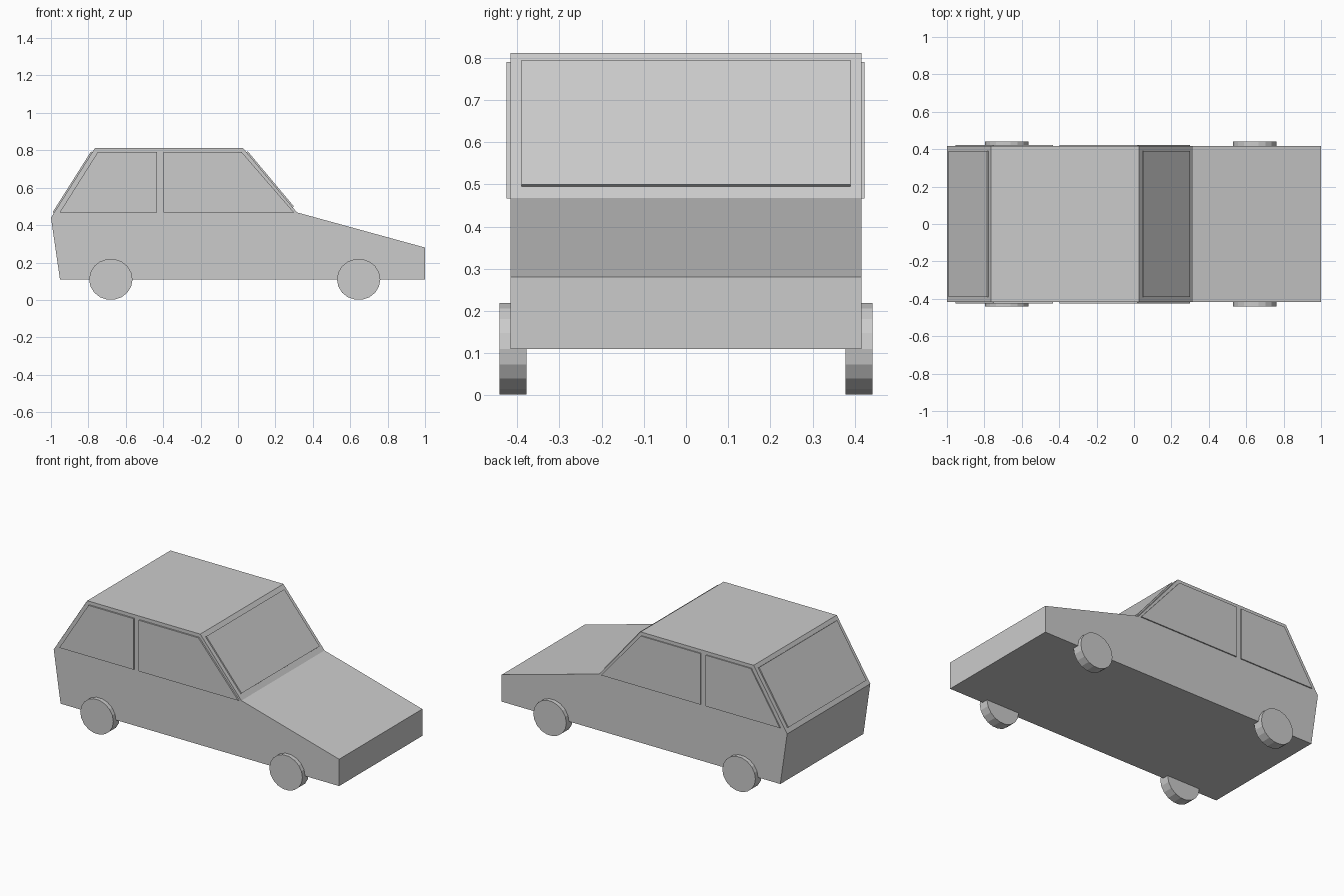
import bpy
from math import cos, sin, tau
from mathutils import Vector

cube = bpy.data.objects.get("Cube")
if cube:
    bpy.data.objects.remove(cube, do_unlink=True)

grey = bpy.data.materials.new("light_grey")
COLOUR = (0.6, 0.6, 0.6, 1)
grey.diffuse_color = COLOUR
grey.use_nodes = True
grey.node_tree.nodes["Principled BSDF"].inputs["Base Color"].default_value = COLOUR


def prism(name, outline, offset):
    """Solid made by sweeping a flat outline along an offset vector."""
    base = [Vector(p) for p in outline]
    n = len(base)
    verts = base + [p + Vector(offset) for p in base]
    faces = [list(range(n)), list(range(2 * n - 1, n - 1, -1))]
    faces += [[(i + 1) % n, i, i + n, (i + 1) % n + n] for i in range(n)]
    normal = (base[1] - base[0]).cross(base[2] - base[1])
    if normal.dot(Vector(offset)) > 0:
        faces = [f[::-1] for f in faces]
    mesh = bpy.data.meshes.new(name)
    mesh.from_pydata(verts, [], faces)
    mesh.materials.append(grey)
    obj = bpy.data.objects.new(name, mesh)
    bpy.context.collection.objects.link(obj)
    return obj


def side_prism(name, profile, y0, y1):
    """Sweep an (x, z) profile across the car from y0 to y1."""
    return prism(name, [(x, y0, z) for x, z in profile], (0, y1 - y0, 0))


def sloped_pane(name, low, high, z0, z1, half_width, thickness, facing):
    """Raised glass plate on the slope between two (x, z) points."""
    def x_at(z):
        return low[0] + (high[0] - low[0]) * (z - low[1]) / (high[1] - low[1])
    w = half_width
    outline = [(x_at(z0), -w, z0), (x_at(z0), w, z0),
               (x_at(z1), w, z1), (x_at(z1), -w, z1)]
    slope = Vector((high[0] - low[0], 0, high[1] - low[1])).normalized()
    out = Vector((slope.z * facing, 0, abs(slope.x)))
    return prism(name, outline, out * thickness)


# Body shell
tail, roof_back = (-1, 0.44), (-0.765, 0.812)
roof_front, cowl = (0.027, 0.812), (0.315, 0.468)
side_prism("body", [(-0.952, 0.11), (1, 0.11), (1, 0.28), cowl,
                    roof_front, roof_back, tail], -0.416, 0.416)

# Windscreen and rear window
sloped_pane("windscreen", cowl, roof_front, 0.495, 0.79, 0.39, 0.008, 1)
sloped_pane("rear_window", tail, roof_back, 0.465, 0.79, 0.39, 0.008, -1)

# Side windows
rear_glass = [(-0.954, 0.467), (-0.433, 0.467), (-0.433, 0.79), (-0.75, 0.79)]
front_glass = [(-0.398, 0.467), (0.3, 0.467), (0.02, 0.79), (-0.398, 0.79)]
for side, inner, outer in (("right", -0.416, -0.4255), ("left", 0.416, 0.423)):
    side_prism(side + "_rear_side_window", rear_glass, inner, outer)
    side_prism(side + "_front_side_window", front_glass, inner, outer)

# Wheels
SIDES = 18
for end, cx in (("front", 0.645), ("rear", -0.68)):
    rim = [(cx + 0.116 * cos(tau * i / SIDES), 0.11 + 0.11 * sin(tau * i / SIDES))
           for i in range(SIDES)]
    for side, s in (("right", -1), ("left", 1)):
        side_prism(f"{end}_{side}_wheel", rim, s * 0.378, s * 0.442)
